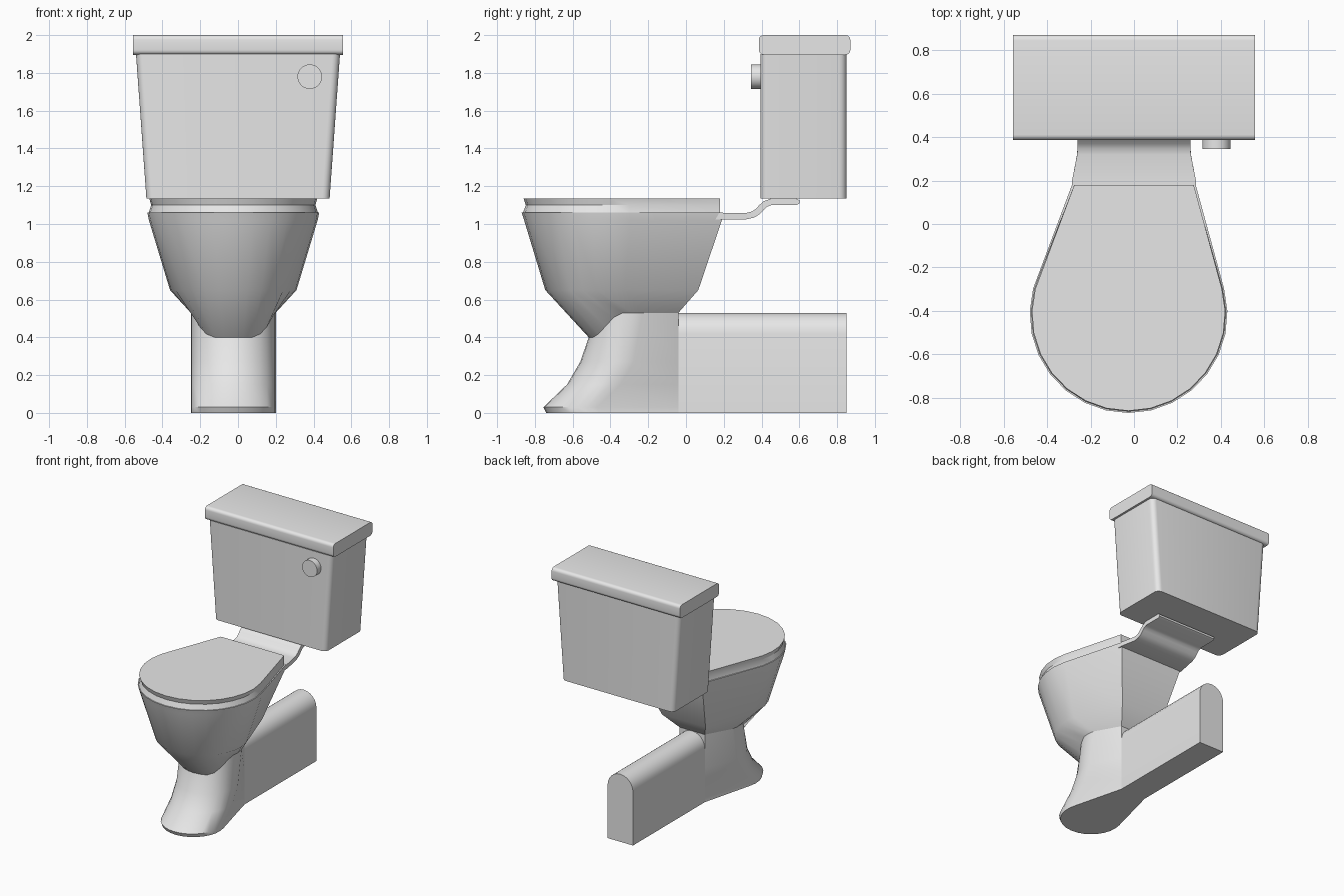
import bpy, bmesh, math
from mathutils import Vector

cube = bpy.data.objects.get("Cube")
if cube:
    bpy.data.objects.remove(cube, do_unlink=True)

# One glazed grey for everything
glaze = bpy.data.materials.new("grey_ceramic")
glaze.use_nodes = True
glaze.diffuse_color = (0.8, 0.8, 0.8, 1)
glaze.node_tree.nodes["Principled BSDF"].inputs["Base Color"].default_value = (0.8, 0.8, 0.8, 1)

CX = -0.025  # bowl and pedestal sit slightly off the tank's centre line


def loft(name, rings, start_cap=True, end_cap=True, angle=30):
    """Skin a list of equally long closed rings."""
    bm = bmesh.new()
    loops = [[bm.verts.new(p) for p in ring] for ring in rings]
    for a, b in zip(loops, loops[1:]):
        for i in range(len(a)):
            j = (i + 1) % len(a)
            bm.faces.new((a[i], a[j], b[j], b[i]))
    if start_cap:
        bm.faces.new(loops[0][::-1])
    if end_cap:
        bm.faces.new(loops[-1])
    bmesh.ops.recalc_face_normals(bm, faces=bm.faces)
    mesh = bpy.data.meshes.new(name)
    bm.to_mesh(mesh)
    bm.free()
    obj = bpy.data.objects.new(name, mesh)
    bpy.context.collection.objects.link(obj)
    mesh.materials.append(glaze)
    bpy.ops.object.select_all(action='DESELECT')
    obj.select_set(True)
    bpy.context.view_layer.objects.active = obj
    bpy.ops.object.shade_smooth_by_angle(angle=math.radians(angle))
    return obj


def bowl_ring(half, front, back, back_half, z, z_back=None, back_x=CX, steps=16):
    """Round nose towards the front, straight sides to a flat back."""
    pts = [(back_x + back_half, back)]
    for i in range(steps + 1):
        a = math.radians(15 - 210 * i / steps)
        pts.append((CX + half * math.cos(a), front + half + half * math.sin(a)))
    pts.append((back_x - back_half, back))
    if z_back is None:
        z_back = z
    # The neck joint climbs from the front to the back
    return [(x, y, z + (z_back - z) * min(1, max(0, (y + 0.48) / 0.12))) for x, y in pts]


def round_rect(w, h, r, steps=5):
    """Rounded rectangle around the origin, half sizes w and h."""
    pts = []
    for k, (sx, sy) in enumerate(((1, 1), (-1, 1), (-1, -1), (1, -1))):
        for i in range(steps + 1):
            a = math.pi / 2 * (k + i / steps)
            pts.append((sx * (w - r) + r * math.cos(a), sy * (h - r) + r * math.sin(a)))
    return pts


# Pedestal foot up to the neck
neck = bowl_ring(0.225, -0.515, -0.04, 0.11, 0.40, 0.53)
foot = [(-0.74, 0), (-0.755, 0.03), (-0.63, 0.15), (-0.56, 0.27)]
loft("pedestal", [bowl_ring(0.225, y, -0.04, 0.11, z) for y, z in foot] + [neck], end_cap=False)

# Bowl with its rim
loft("bowl", [
    neck,
    bowl_ring(0.335, -0.745, 0.065, 0.19, 0.65),
    bowl_ring(0.447, -0.857, 0.19, 0.275, 1.02, back_x=0),
    bowl_ring(0.455, -0.87, 0.195, 0.28, 1.06, back_x=0),
], start_cap=False)

# Seat lid with a slight waist
loft("seat_lid", [
    bowl_ring(half, front, 0.18, 0.275, z, back_x=0)
    for half, front, z in ((0.45, -0.865, 1.055), (0.435, -0.848, 1.1), (0.445, -0.86, 1.135))
])

# Arched waste channel behind the pedestal
arch = [(0.11, 0), (0.11, 0.42)]
arch += [(0.11 * math.cos(math.pi * i / 12), 0.42 + 0.11 * math.sin(math.pi * i / 12)) for i in range(1, 12)]
arch += [(-0.11, 0.42), (-0.11, 0)]
loft("waste_channel", [[(CX + x, y, z) for x, z in arch] for y in (-0.04, 0.85)])

# S-shaped bracket carrying the tank
path = [(0.1, 1.042), (0.2, 1.042), (0.32, 1.042), (0.355, 1.05), (0.38, 1.066),
        (0.40, 1.088), (0.42, 1.106), (0.45, 1.117), (0.585, 1.117), (0.6, 1.117)]
rings = []
for i, (y, z) in enumerate(path):
    before, after = path[max(0, i - 1)], path[min(len(path) - 1, i + 1)]
    side = Vector((before[1] - after[1], after[0] - before[0])).normalized() * 0.017
    if i == len(path) - 1:
        side *= 0.5
    w = 0.26 + 0.025 * min(1, max(0, (0.33 - y) / 0.13))
    rings.append([(s * w, y + t * side.x, z + t * side.y) for s, t in ((1, 1), (-1, 1), (-1, -1), (1, -1))])
loft("tank_bracket", rings)

# Tapered tank
loft("tank", [[(x, 0.622 + y, z) for x, y in round_rect(w, 0.228, 0.04)]
              for w, z in ((0.485, 1.135), (0.54, 1.9))])

# Tank lid, rounded along its long edges
loft("tank_lid", [[(x, 0.628 + y, 1.948 + z) for y, z in round_rect(0.242, 0.052, 0.025)]
                  for x in (-0.557, 0.557)])

# Flush button
turns = [2 * math.pi * i / 32 for i in range(32)]
loft("flush_button", [[(0.38 + 0.065 * math.cos(a), y, 1.78 + 0.065 * math.sin(a)) for a in turns]
                      for y in (0.345, 0.41)])
